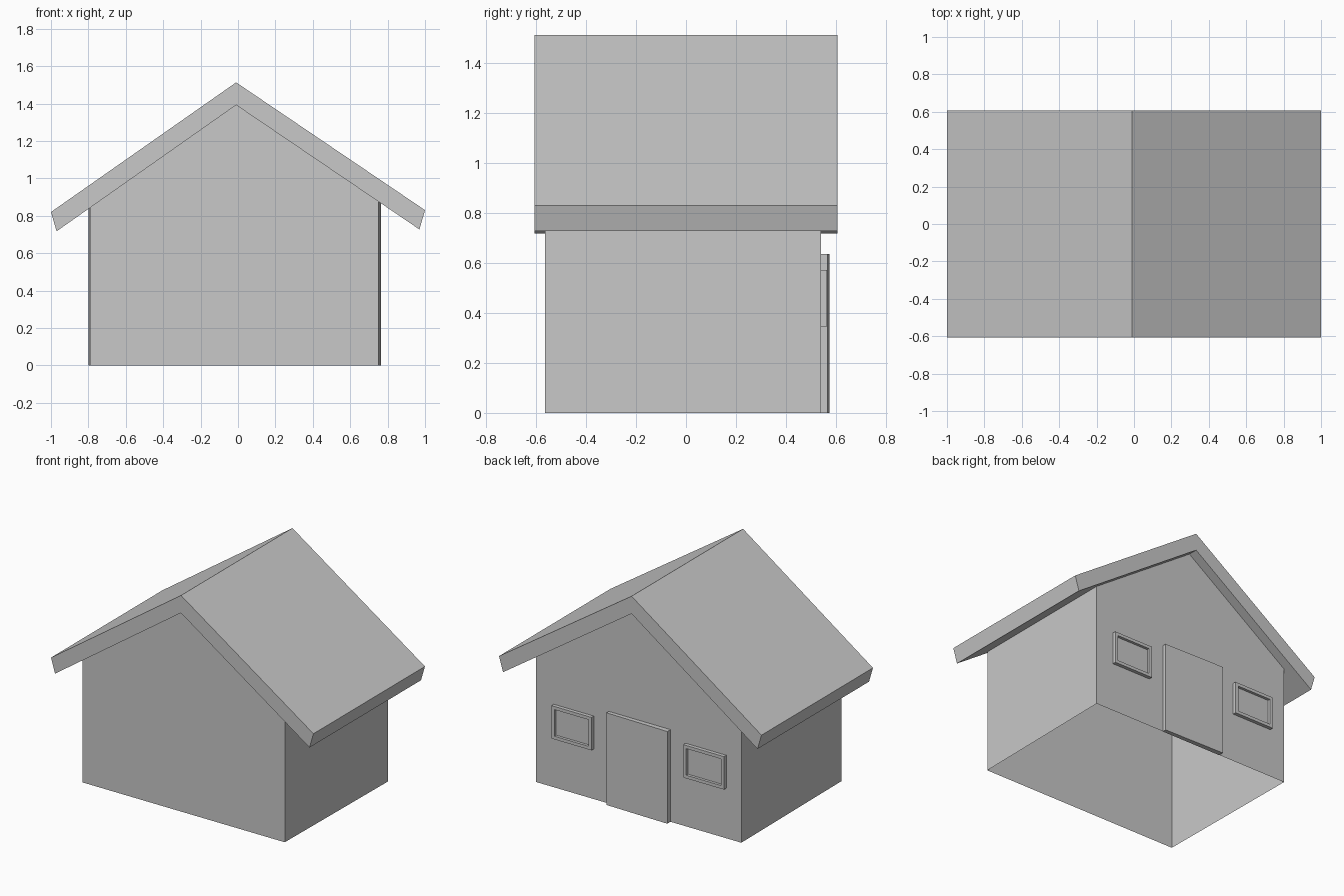
import bpy
import bmesh

if "Cube" in bpy.data.objects:
    bpy.data.objects.remove(bpy.data.objects["Cube"], do_unlink=True)

# One plain grey for the whole house
grey = bpy.data.materials.new("plain_grey")
grey.use_nodes = True
colour = (0.58, 0.58, 0.58, 1)
grey.diffuse_color = colour
grey.node_tree.nodes["Principled BSDF"].inputs["Base Color"].default_value = colour


def finish(name, bm):
    bmesh.ops.recalc_face_normals(bm, faces=bm.faces)
    mesh = bpy.data.meshes.new(name)
    bm.to_mesh(mesh)
    bm.free()
    mesh.materials.append(grey)
    obj = bpy.data.objects.new(name, mesh)
    bpy.context.collection.objects.link(obj)
    return obj


def loft(name, front, back, y0, y1, capped=True, skip=()):
    """Join two x-z outlines; skip lists the sides left open."""
    bm = bmesh.new()
    a = [bm.verts.new((x, y0, z)) for x, z in front]
    b = [bm.verts.new((x, y1, z)) for x, z in back]
    n = len(a)
    for i in range(n):
        if i not in skip:
            j = (i + 1) % n
            bm.faces.new((a[i], a[j], b[j], b[i]))
    if capped:
        bm.faces.new(a)
        bm.faces.new(b)
    return finish(name, bm)


# Roof: a bent slab with square-cut eaves
ridge_x, ridge_under = -0.01, 1.392
left_eave, right_eave = (0.97, 0.727), (-0.97, 0.717)
roof_outline = [(-1, 0.82), (ridge_x, 1.513), (1, 0.83),
                left_eave, (ridge_x, ridge_under), right_eave]
loft("roof", roof_outline, roof_outline, -0.607, 0.607)


def under_roof(x):
    ex, ez = left_eave if x > ridge_x else right_eave
    return ridge_under + (ez - ridge_under) * (x - ridge_x) / (ex - ridge_x)


def gable(x0, x1):
    return [(x0, 0), (x0, under_roof(x0)), (ridge_x, ridge_under),
            (x1, under_roof(x1)), (x1, 0)]


# Walls: a thin shell, open below and under the roof, slightly wider at the back
wall_back = 0.54
loft("walls", gable(-0.79, 0.752), gable(-0.80, 0.765),
     -0.565, wall_back, skip=(1, 2, 4))

# Door: a plain slab whose outer face is slightly skewed
door_outline = [(-0.26, 0), (0.21, 0), (0.21, 0.635), (-0.26, 0.635)]
door = loft("door", door_outline, door_outline, wall_back - 0.002, 0.575)
for v in door.data.vertices:
    if v.co.x > 0 and v.co.y > wall_back:
        v.co.y -= 0.009


# Windows: a raised frame around a recessed pane
def window(name, x0, x1, z0=0.345, z1=0.572, rim=0.022):
    bm = bmesh.new()
    y = 0.565
    corners = [(x0, z0), (x1, z0), (x1, z1), (x0, z1)]
    inner = [(x0 + rim, z0 + rim), (x1 - rim, z0 + rim),
             (x1 - rim, z1 - rim), (x0 + rim, z1 - rim)]
    rings = [[bm.verts.new((px, py, pz)) for px, pz in pts]
             for pts, py in ((corners, wall_back), (corners, y),
                             (inner, y), (inner, wall_back + 0.006))]
    for a, b in zip(rings, rings[1:]):
        for i in range(4):
            j = (i + 1) % 4
            bm.faces.new((a[i], a[j], b[j], b[i]))
    bm.faces.new(rings[-1])
    finish(name, bm)


window("left_window", 0.325, 0.63)
window("right_window", -0.685, -0.375)
